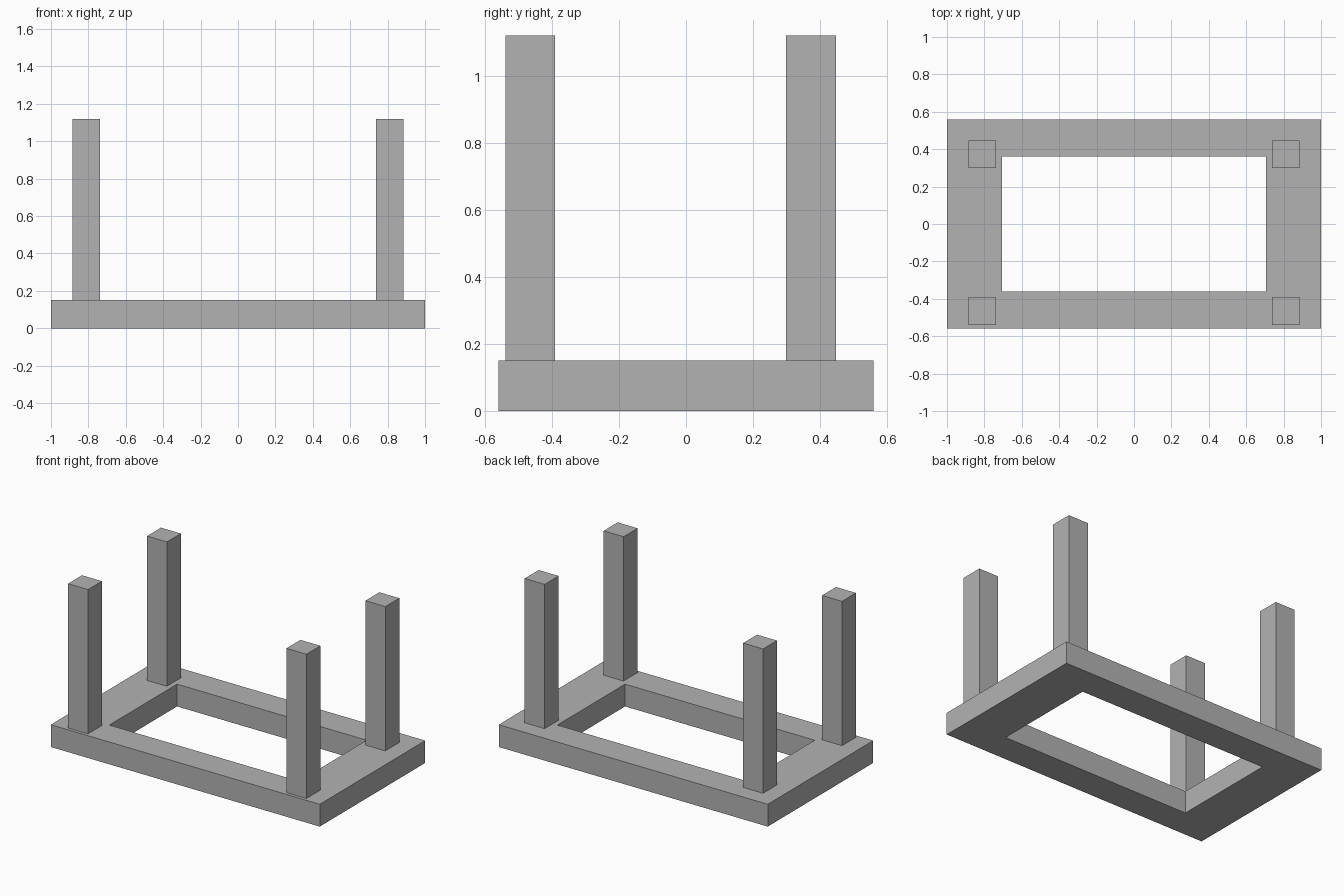
import bpy
import bmesh

cube = bpy.data.objects.get("Cube")
if cube:
    bpy.data.objects.remove(cube, do_unlink=True)

GREY = (0.45, 0.45, 0.45, 1.0)
grey = bpy.data.materials.new("plain grey")
grey.use_nodes = True
grey.diffuse_color = GREY
grey.node_tree.nodes["Principled BSDF"].inputs["Base Color"].default_value = GREY


def add_object(name, bm):
    bmesh.ops.recalc_face_normals(bm, faces=bm.faces)
    mesh = bpy.data.meshes.new(name)
    bm.to_mesh(mesh)
    bm.free()
    mesh.materials.append(grey)
    obj = bpy.data.objects.new(name, mesh)
    bpy.context.collection.objects.link(obj)


def rectangle(bm, half_x, half_y):
    corners = [(-1, -1), (1, -1), (1, 1), (-1, 1)]
    return [bm.verts.new((sx * half_x, sy * half_y, 0)) for sx, sy in corners]


def extrude_up(bm, height):
    result = bmesh.ops.extrude_face_region(bm, geom=bm.faces[:])
    top = [v for v in result["geom"] if isinstance(v, bmesh.types.BMVert)]
    bmesh.ops.translate(bm, verts=top, vec=(0, 0, height))


# Rectangular base frame with an open middle
FRAME_HEIGHT = 0.15
bm = bmesh.new()
outer = rectangle(bm, 1.0, 0.56)
inner = rectangle(bm, 0.705, 0.36)
for i in range(4):
    j = (i + 1) % 4
    bm.faces.new((outer[i], outer[j], inner[j], inner[i]))
extrude_up(bm, FRAME_HEIGHT)
add_object("base_frame", bm)

# Four square posts, the front pair closer to the frame edge
POST_HALF, POST_TOP, POST_X = 0.074, 1.12, 0.812
for depth, y in (("front", -0.465), ("back", 0.373)):
    for side, sign in (("right", -1), ("left", 1)):
        bm = bmesh.new()
        bm.faces.new(rectangle(bm, POST_HALF, POST_HALF))
        extrude_up(bm, POST_TOP - FRAME_HEIGHT)
        bmesh.ops.translate(bm, verts=bm.verts, vec=(sign * POST_X, y, FRAME_HEIGHT))
        add_object(f"{depth}_{side}_post", bm)
